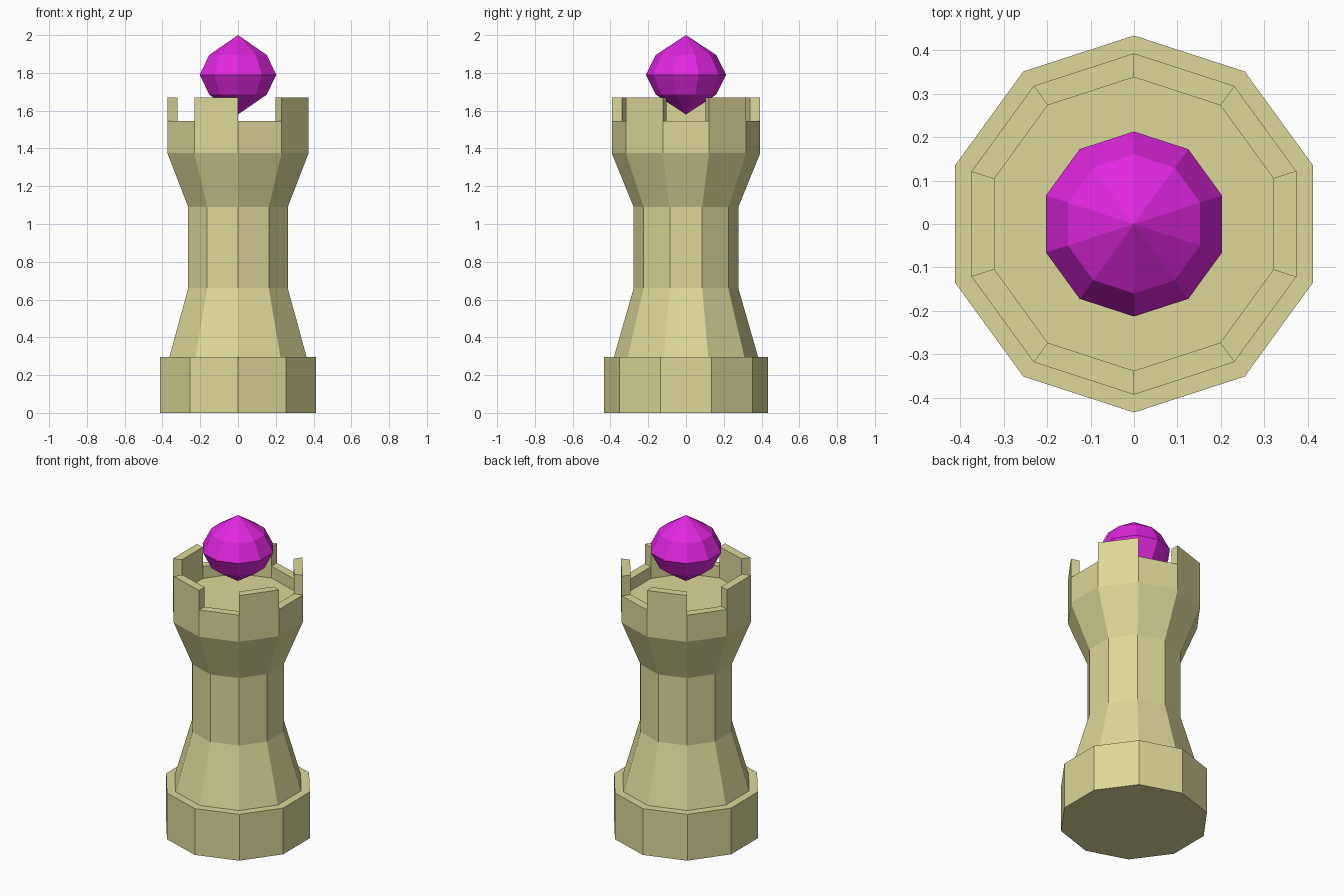
import bpy, math

if "Cube" in bpy.data.objects:
    bpy.data.objects.remove(bpy.data.objects["Cube"])

SIDES = 10


def material(name, rgb):
    m = bpy.data.materials.new(name)
    m.diffuse_color = (*rgb, 1)
    m.use_nodes = True
    m.node_tree.nodes["Principled BSDF"].inputs["Base Color"].default_value = m.diffuse_color
    return m


stone = material("sandstone", (0.72, 0.69, 0.32))
magenta = material("magenta gem", (0.76, 0.02, 0.76))


def corner(i, r, z):
    a = math.pi / 2 + i * 2 * math.pi / SIDES
    return (r * math.cos(a), r * math.sin(a), z)


def add(name, verts, faces, mat):
    me = bpy.data.meshes.new(name)
    me.from_pydata(verts, [], faces)
    me.materials.append(mat)
    me.update()
    ob = bpy.data.objects.new(name, me)
    bpy.context.collection.objects.link(ob)
    return ob


def lathe(name, profile, mat):
    """Spin (radius, z) points, listed bottom to top along the outside, and close both ends."""
    n = SIDES
    verts, rings, faces = [], [], []
    for r, z in profile:
        start = len(verts)
        if r == 0:
            verts.append((0, 0, z))
            rings.append([start] * n)
        else:
            verts += [corner(i, r, z) for i in range(n)]
            rings.append(list(range(start, start + n)))
    for a, b in zip(rings, rings[1:]):
        for i in range(n):
            j = (i + 1) % n
            faces.append(list(dict.fromkeys((a[i], a[j], b[j], b[i]))))
    if profile[0][0]:
        faces.append(rings[0][::-1])
    if profile[-1][0]:
        faces.append(rings[-1])
    return add(name, verts, faces, mat)


# Tower: plinth, tapered foot, shaft, flared head and sunken floor
OUT, INN, RIM, TOP = 0.393, 0.338, 1.545, 1.67
lathe("tower", [(0.434, 0), (0.434, 0.295), (0.382, 0.295), (0.277, 0.66),
                (0.277, 1.09), (OUT, 1.375), (OUT, RIM), (INN, RIM),
                (INN, 1.47)], stone)

# Battlements: one block on every other side, open underneath where it meets the rim
for k in range(0, SIDES, 2):
    v = [corner(i, r, z) for z in (RIM, TOP)
         for i, r in ((k, OUT), (k + 1, OUT), (k + 1, INN), (k, INN))]
    f = [(i, (i + 1) % 4, (i + 1) % 4 + 4, i + 4) for i in range(4)] + [(4, 5, 6, 7)]
    add(f"battlement_{k // 2 + 1}", v, f, stone)

# Floating faceted gem
lathe("gem", [(0, 1.58), (0.16, 1.685), (0.213, 1.79), (0.16, 1.895), (0, 2.0)], magenta)
